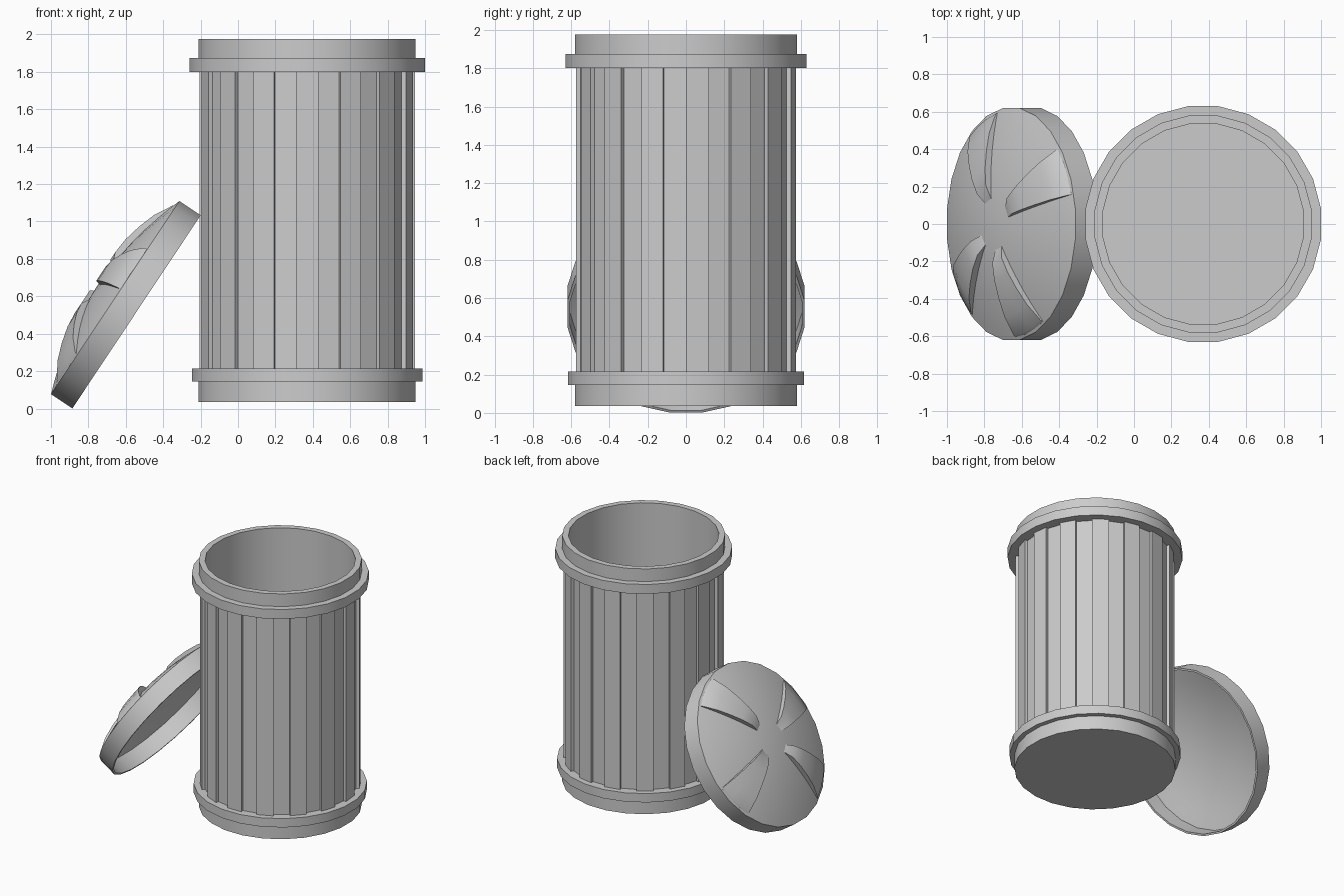
import bpy, bmesh
from math import sin, cos, pi, radians

if "Cube" in bpy.data.objects:
    bpy.data.objects.remove(bpy.data.objects["Cube"])

CX = 0.37      # can centre
N = 24         # sides of the turned parts


def finish(name, bm, smooth=True):
    bmesh.ops.remove_doubles(bm, verts=bm.verts, dist=1e-5)
    me = bpy.data.meshes.new(name)
    bm.to_mesh(me)
    bm.free()
    ob = bpy.data.objects.new(name, me)
    bpy.context.collection.objects.link(ob)
    if smooth:
        bpy.ops.object.select_all(action='DESELECT')
        bpy.context.view_layer.objects.active = ob
        ob.select_set(True)
        bpy.ops.object.shade_smooth_by_angle(angle=radians(30))
    return ob


def grid_faces(bm, rows, closed):
    for a, b in zip(rows, rows[1:] + (rows[:1] if closed else [])):
        for i in range(len(a) - 1):
            bm.faces.new((a[i], b[i], b[i + 1], a[i + 1]))


def lathe(name, profile):
    """Turn an (r, z) profile around z, flats facing the axes."""
    bm = bmesh.new()
    rows = []
    for k in range(N):
        a = 2 * pi * (k + 0.5) / N
        rows.append([bm.verts.new((r * cos(a), r * sin(a), z)) for r, z in profile])
    grid_faces(bm, rows, True)
    bmesh.ops.remove_doubles(bm, verts=bm.verts, dist=1e-5)
    bmesh.ops.dissolve_degenerate(bm, edges=bm.edges, dist=1e-6)
    bmesh.ops.recalc_face_normals(bm, faces=bm.faces)
    return finish(name, bm)


# Can: base, two hoops, rim and inner wall as one closed turned shell
can = lathe("can_shell", [
    (0, .035), (.585, .035), (.585, .145), (.622, .145), (.622, .215),
    (.548, .215), (.548, 1.80), (.635, 1.80), (.635, 1.875), (.585, 1.875),
    (.585, 1.975), (.54, 1.975), (.54, .06), (0, .06)])
can.location.x = CX

# Ribbed body: 30 flat strips, alternately raised and recessed
bm = bmesh.new()
rows = []
for k in range(30):
    r = .577 if k % 2 == 0 else .553
    for s in (-6, 6):
        a = radians(-90 + 12 * k + s)
        rows.append([bm.verts.new((r * cos(a), r * sin(a), z)) for z in (.21, 1.805)])
grid_faces(bm, rows, True)
bmesh.ops.recalc_face_normals(bm, faces=bm.faces)
body = finish("ribbed_body", bm, smooth=False)
body.location.x = CX

# Lid: domed shell with a straight rim, leaning on the can
R, RIM, DOME = .625, .137, .115


def dome(r):
    return RIM + DOME * (1 - (r / R) ** 2)


radii = [0, .1, .2, .3, .4, .5, .57]
lid = lathe("lid", [(r, dome(r)) for r in radii] + [(R, RIM), (R, 0), (R - .015, 0)]
            + [(R - .015, RIM - .012)] + [(r, dome(r) - .02) for r in reversed(radii)])

# Raised pressed panels on the lid: (radius, lift) section, swept over an angle
section = [(.13, -.004), (.21, .032), (.3, .038), (.4, .036), (.5, .03), (.6, .008), (.61, -.004)]
parts = [lid]
for i, (a0, a1) in enumerate([(15, 41), (102, 129), (206, 233), (275, 301)]):
    bm = bmesh.new()
    rows = []
    for t, skirt in [(0, 1), (0, 0), (1 / 3, 0), (2 / 3, 0), (1, 0), (1, 1)]:
        a = radians(a0 + (a1 - a0) * t)
        rows.append([bm.verts.new((r * cos(a), r * sin(a),
                                   dome(r) + (-.012 if skirt else h)))
                     for r, h in section])
    grid_faces(bm, rows, False)
    bm.normal_update()
    if sum(f.normal.z for f in bm.faces) < 0:
        bmesh.ops.reverse_faces(bm, faces=bm.faces)
    parts.append(finish(f"lid_panel_{i + 1}", bm))

for ob in parts:
    ob.rotation_euler = (0, radians(-56.4), 0)
    ob.location = (-.5425, 0, .517)
